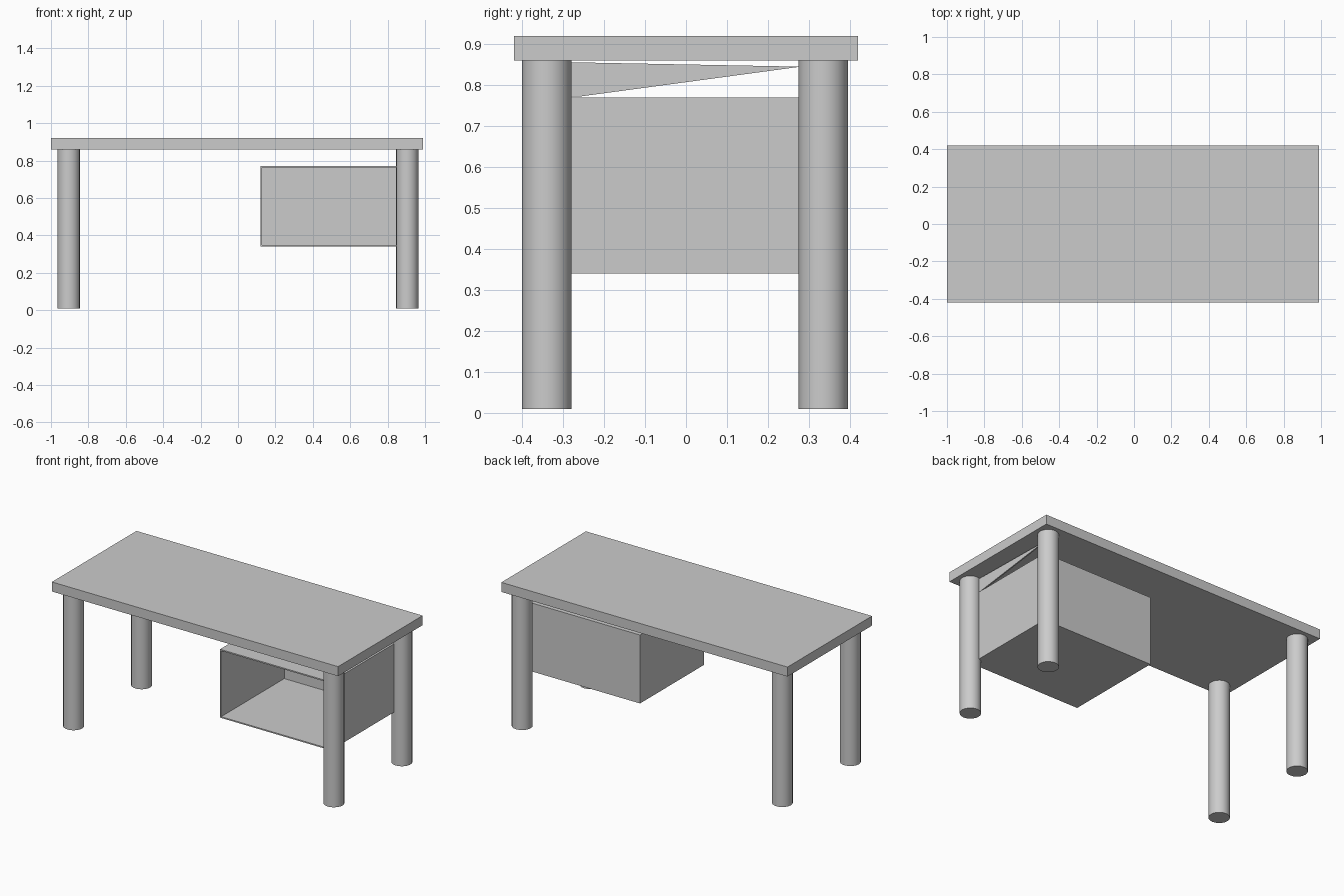
import bpy, bmesh

if "Cube" in bpy.data.objects:
    bpy.data.objects.remove(bpy.data.objects["Cube"])


def make_object(name, bm):
    bmesh.ops.recalc_face_normals(bm, faces=bm.faces)
    mesh = bpy.data.meshes.new(name)
    bm.to_mesh(mesh)
    bm.free()
    obj = bpy.data.objects.new(name, mesh)
    bpy.context.collection.objects.link(obj)
    return obj


def box(name, lo, hi):
    bm = bmesh.new()
    bmesh.ops.create_cube(bm, size=1)
    for v in bm.verts:
        v.co = [(a + b) / 2 + c * (b - a) for a, b, c in zip(lo, hi, v.co)]
    return make_object(name, bm)


# table top
box("table_top", (-1.0, -0.42, 0.86), (0.99, 0.42, 0.92))

# four round legs
for side, x in (("left", -0.905), ("right", 0.905)):
    for end, y in (("front", -0.34), ("back", 0.335)):
        bpy.ops.mesh.primitive_cylinder_add(vertices=20, radius=0.06, depth=0.855,
                                            location=(x, y, 0.4375))
        leg = bpy.context.object
        leg.name = f"{end}_{side}_leg"
        bpy.ops.object.shade_smooth_by_angle()

# open-fronted storage box under the right half
x0, x1, y0, y1, z0, z1, t = 0.12, 0.89, -0.35, 0.285, 0.34, 0.77, 0.008
box("storage_bottom", (x0, y0, z0), (x1, y1, z0 + t))
box("storage_top", (x0, y0, z1 - t), (x1, y1, z1))
box("storage_left_side", (x0, y0, z0 + t), (x0 + t, y1, z1 - t))
box("storage_right_side", (x1 - t, y0, z0 + t), (x1, y1, z1 - t))
box("storage_back", (x0 + t, y1 - t, z0 + t), (x1 - t, y1, z1 - t))

# triangular hanger plate between the box and the table top
bm = bmesh.new()
profile = [(-0.35, 0.857), (-0.35, 0.77), (-0.26, 0.772), (0.28, 0.845)]
face = bm.faces.new([bm.verts.new((x1 - t, y, z)) for y, z in profile])
ext = bmesh.ops.extrude_face_region(bm, geom=[face], use_keep_orig=True)
new = [g for g in ext["geom"] if isinstance(g, bmesh.types.BMVert)]
bmesh.ops.translate(bm, verts=new, vec=(t, 0, 0))
make_object("hanger_plate", bm)
